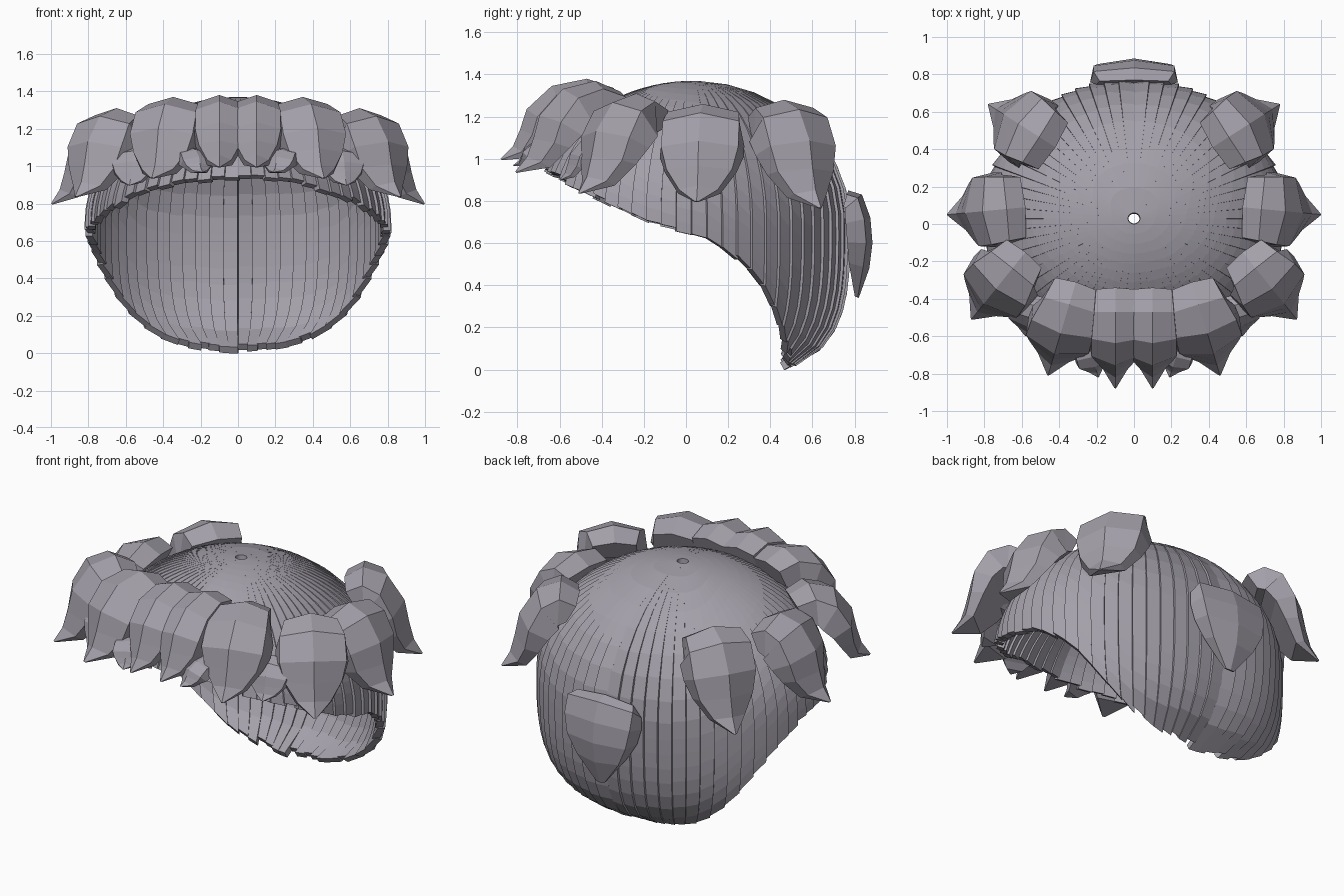
import bpy, bmesh, math, random
from mathutils import Vector

random.seed(4)
cube = bpy.data.objects.get("Cube")
if cube:
    bpy.data.objects.remove(cube)

hair = bpy.data.materials.new("grey mauve hair")
hair.use_nodes = True
colour = (0.37, 0.35, 0.40, 1)
hair.diffuse_color = colour
hair.node_tree.nodes["Principled BSDF"].inputs["Base Color"].default_value = colour


def finish(name, bm):
    mesh = bpy.data.meshes.new(name)
    bm.to_mesh(mesh)
    bm.free()
    mesh.materials.append(hair)
    obj = bpy.data.objects.new(name, mesh)
    bpy.context.collection.objects.link(obj)
    return obj


# Cap: overlapping vertical strips that follow a dome and stop at a slanted rim
RIM = [(-0.9, 1.06), (-0.6, 0.91), (-0.2, 0.7), (0.1, 0.63), (0.2, 0.57),
       (0.3, 0.48), (0.37, 0.4), (0.44, 0.27), (0.48, 0.15), (0.49, 0.0), (0.54, -0.5), (1, -1)]


def rim_height(y):
    for (y0, z0), (y1, z1) in zip(RIM, RIM[1:]):
        if y <= y1:
            return z0 + (z1 - z0) * (y - y0) / (y1 - y0)
    return -1


def dome(t, angle, swell):
    if t < 1:
        a = 0.04 + t * (math.pi / 2 - 0.04)
        r, z = math.sin(a), 0.7 + 0.67 * math.cos(a)
    else:
        u = min(t - 1, 1)
        r, z = (1 - u ** 3.4) ** (1 / 3.4), 0.7 - 0.74 * u
    r *= swell
    return Vector((0.805 * r * math.sin(angle), 0.03 - 0.74 * r * math.cos(angle), z))


def rim_param(angle):
    t = 0.3
    while t < 1.99:
        p = dome(t, angle, 1)
        if p.z < rim_height(p.y):
            break
        t += 0.004
    return t


STRIPS, ROWS = 64, 16
bm = bmesh.new()
for i in range(STRIPS):
    edges = []
    mid = (i + 0.5) * math.tau / STRIPS
    jag = random.uniform(-0.02, 0.01)
    for side, swell in ((-0.53, 1.018), (0.53, 0.998)):
        if math.sin(mid) < 0:
            swell = 2.016 - swell
        angle = mid + side * math.tau / STRIPS
        end = rim_param(angle) + jag
        edges.append([bm.verts.new(dome(end * k / ROWS, angle, 1 + (swell - 1) * min(1, k / 6)))
                      for k in range(ROWS + 1)])
    for k in range(ROWS):
        bm.faces.new((edges[0][k], edges[0][k + 1], edges[1][k + 1], edges[1][k]))
for f in bm.faces:
    f.normal_update()
    if f.normal.dot(f.calc_center_median() - Vector((0, 0, 0.6))) < 0:
        f.normal_flip()
shell = finish("hair_cap", bm).modifiers.new("thickness", "SOLIDIFY")
shell.thickness = 0.04
shell.offset = -1


# Locks: ridged sections lofted along a path in a vertical plane
def loft(name, origin, direction, rows):
    out = Vector((direction[0], direction[1], 0)).normalized()
    across = Vector((-out.y, out.x, 0))
    base = Vector((origin[0], origin[1], 0))
    bm = bmesh.new()
    rings = []
    for i, (s, z, w, d, e) in enumerate(rows):
        a, b = rows[max(i - 1, 0)], rows[min(i + 1, len(rows) - 1)]
        run = Vector((b[0] - a[0], b[1] - a[1])).normalized()
        normal = out * -run.y + Vector((0, 0, run.x))
        centre = base + out * s + Vector((0, 0, z))
        section = [(-1, 1), (-0.92, e), (0, 0), (0.92, e), (1, 1)]
        rings.append([bm.verts.new(centre + across * w * u - normal * d * v) for u, v in section])
    for r0, r1 in zip(rings, rings[1:]):
        for k in range(5):
            j = (k + 1) % 5
            bm.faces.new((r0[k], r0[j], r1[j], r1[k]))
    bm.faces.new(rings[0])
    bm.faces.new(rings[-1])
    bmesh.ops.recalc_face_normals(bm, faces=bm.faces)
    finish(name, bm)


# Shared lock shape: run fraction, height fraction, width factor, depth, edge drop
SHAPE = [(0, 0.88, 1, 0.13, 0.2), (0.24, 1, 1, 0.19, 0.2), (0.55, 0.91, 1, 0.2, 0.25),
         (0.77, 0.62, 1, 0.18, 0.35), (0.83, 0.36, 0.85, 0.14, 0.45),
         (0.89, 0.16, 0.5, 0.1, 0.5), (1, 0, 0.04, 0.01, 0.5)]


def lock_pair(name, root, tip, top, bottom, width, taper, depth=1):
    for label, m in (("left", 1), ("right", -1)):
        d = Vector((m * (tip[0] - root[0]), tip[1] - root[1]))
        rows = [(f * d.length, bottom + h * (top - bottom),
                 w * width * (taper + (1 - taper) * min(1, f / 0.6)), t * depth, e)
                for f, h, w, t, e in SHAPE]
        loft(f"{label}_{name}", (m * root[0], root[1]), d, rows)


lock_pair("front_lock", (0.1, -0.34), (0.1, -0.88), 1.38, 1.0, 0.14, 0.8)
lock_pair("fringe_lock", (0.31, -0.31), (0.46, -0.81), 1.37, 0.94, 0.19, 0.65)
lock_pair("temple_lock", (0.58, -0.15), (0.87, -0.51), 1.31, 0.84, 0.2, 0.65)
lock_pair("side_lock", (0.58, 0.09), (1.0, 0.05), 1.26, 0.8, 0.2, 0.88)
lock_pair("back_corner_lock", (0.42, 0.41), (0.78, 0.64), 1.28, 0.77, 0.2, 0.8)

# Small spikes tucked below the fringe
lock_pair("inner_spike", (0.27, -0.58), (0.19, -0.82), 1.1, 0.97, 0.09, 0.8, 0.4)
lock_pair("outer_spike", (0.53, -0.38), (0.58, -0.6), 1.1, 0.9, 0.12, 0.8, 0.4)

# Single low lock on the back of the head
loft("back_lock", (0, 0), (0, 1),
     [(0.77, 0.85, 0.2, 0.08, 0.25), (0.835, 0.83, 0.235, 0.1, 0.25),
      (0.875, 0.72, 0.235, 0.12, 0.25), (0.885, 0.6, 0.21, 0.12, 0.25),
      (0.87, 0.48, 0.15, 0.1, 0.3), (0.82, 0.34, 0.03, 0.02, 0.3)])
